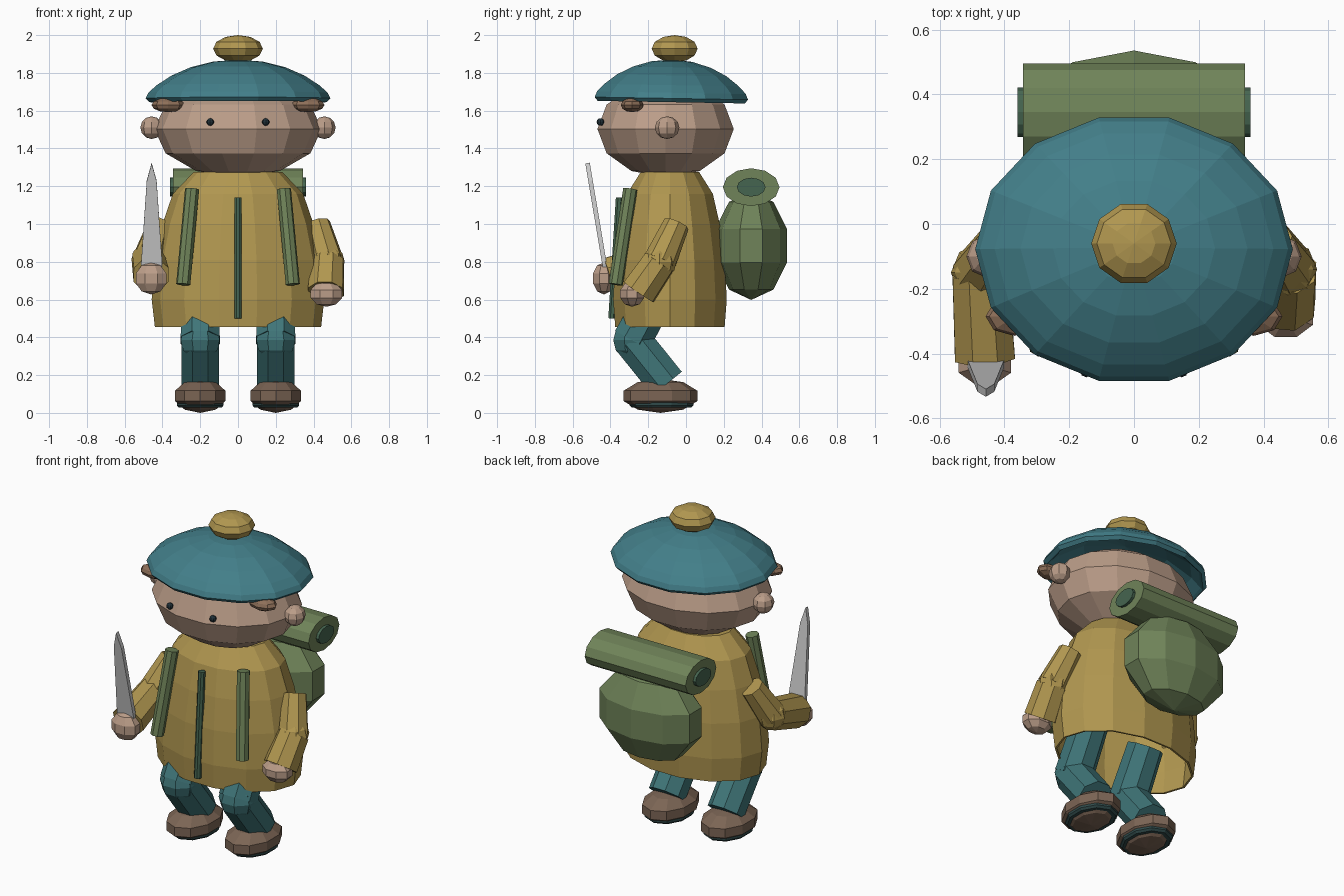
import bpy, bmesh, math
from mathutils import Vector, Matrix

if "Cube" in bpy.data.objects:
    bpy.data.objects.remove(bpy.data.objects["Cube"])

COLORS = {
    "teal": (0.055, 0.21, 0.25), "gold": (0.44, 0.31, 0.08), "skin": (0.50, 0.34, 0.25),
    "green": (0.16, 0.23, 0.10), "dark_green": (0.06, 0.13, 0.08), "brown": (0.20, 0.13, 0.09),
    "hair": (0.27, 0.16, 0.10), "trouser": (0.05, 0.18, 0.19), "sole": (0.03, 0.07, 0.07),
    "eye": (0.015, 0.03, 0.04),
}
MATS = {}
for key, rgb in COLORS.items():
    MATS[key] = bpy.data.materials.new(key)
    MATS[key].diffuse_color = (*rgb, 1)


def finish(name, bm, mat):
    bmesh.ops.recalc_face_normals(bm, faces=bm.faces)
    me = bpy.data.meshes.new(name)
    bm.to_mesh(me)
    bm.free()
    ob = bpy.data.objects.new(name, me)
    bpy.context.collection.objects.link(ob)
    if mat:
        me.materials.append(MATS[mat])
    return ob


def lathe(name, profile, sides, mat, center=(0, 0, 0), sx=1, sy=1, phase=0, matrix=None):
    """Spin (radius, z) points around z; radius 0 gives a pole."""
    bm = bmesh.new()
    rings = []
    for r, z in profile:
        if r == 0:
            rings.append([bm.verts.new((0, 0, z))])
        else:
            angles = [2 * math.pi * i / sides + phase for i in range(sides)]
            rings.append([bm.verts.new((r * sx * math.cos(a), r * sy * math.sin(a), z)) for a in angles])
    for lo, hi in zip(rings, rings[1:]):
        for i in range(sides):
            j = (i + 1) % sides
            if len(lo) == 1:
                bm.faces.new((lo[0], hi[j], hi[i]))
            elif len(hi) == 1:
                bm.faces.new((lo[i], lo[j], hi[0]))
            else:
                bm.faces.new((lo[i], lo[j], hi[j], hi[i]))
    bm.transform(matrix or Matrix.Translation(center))
    return finish(name, bm, mat)


def ball(name, center, radii, mat, sides=8, rings=6, phase=0):
    prof = [(0, -radii[2])]
    for k in range(1, rings):
        a = -math.pi / 2 + math.pi * k / rings
        prof.append((math.cos(a), radii[2] * math.sin(a)))
    prof.append((0, radii[2]))
    return lathe(name, prof, sides, mat, center, radii[0], radii[1], phase)


def rod(name, a, b, r1, r2, mat, sides=8, sx=1, sy=1):
    a, b = Vector(a), Vector(b)
    d = b - a
    m = Matrix.Translation(a) @ d.to_track_quat('Z', 'Y').to_matrix().to_4x4()
    return lathe(name, [(0, 0), (r1, 0), (r2, d.length), (0, d.length)], sides, mat,
                 sx=sx, sy=sy, phase=math.pi / sides, matrix=m)


# Head, ears, eyes and hair tufts
ball("head", (0, -0.108, 1.503), (0.443, 0.37, 0.257), "skin", 14, 6)
for s, side in ((1, "left"), (-1, "right")):
    ball(f"{side}_ear", (s * 0.457, -0.1, 1.51), (0.06, 0.065, 0.06), "skin", 8, 6)
    ball(f"{side}_eye", (s * 0.147, -0.453, 1.54), (0.02, 0.02, 0.02), "eye", 8, 6)
    ball(f"{side}_hair_tuft", (s * 0.37, -0.285, 1.63), (0.088, 0.06, 0.038), "hair", 8, 6)

# Hat: thin dome with hollow underside, slightly raised at the front
hat = [(0.47, -0.005), (0.49, 0.015), (0.475, 0.045), (0.43, 0.085), (0.35, 0.137), (0.25, 0.18),
       (0.13, 0.21), (0, 0.22)]
inner = [(0, 0.19), (0.25, 0.15), (0.40, 0.06), (0.455, 0.005), (0.47, -0.005)]
tilt = Matrix.Translation((0, -0.078, 1.65)) @ Matrix.Rotation(math.radians(-1), 4, 'X')
lathe("hat", inner + hat[1:], 14, "teal", sx=1, sy=0.85, matrix=tilt)
ball("hat_pompom", (0, -0.06, 1.928), (0.132, 0.128, 0.072), "gold", 10, 6)

# Coat: hollow bell open at the hem
coat = lathe("coat", [(0.44, 0.455), (0.457, 0.6), (0.44, 0.81), (0.40, 1.0), (0.345, 1.16),
                      (0.235, 1.275), (0, 1.28)], 14, "gold", (0, -0.085, 0), 1, 0.675)
shell = coat.modifiers.new("thickness", 'SOLIDIFY')
shell.thickness = 0.012
rod("coat_placket", (0, -0.392, 0.5), (0, -0.352, 1.14), 0.021, 0.021, "dark_green", 8)

# Backpack, bedroll and shoulder straps
ball("backpack", (0, 0.345, 0.885), (0.34, 0.2, 0.287), "green", 10, 5, math.pi / 10)
for name, half, ry, rz, mat in (("bedroll", 0.343, 0.15, 0.1, "green"),
                                ("bedroll_core", 0.36, 0.076, 0.05, "dark_green")):
    m = Matrix.Translation((0, 0.345, 1.195)) @ Matrix.Rotation(math.pi / 2, 4, 'Y')
    lathe(name, [(0, -half), (1, -half), (1, half), (0, half)], 12, mat, sx=rz, sy=ry, matrix=m)
for s, side in ((1, "left"), (-1, "right")):
    rod(f"{side}_strap", (s * 0.29, -0.372, 0.68), (s * 0.243, -0.295, 1.185), 0.038, 0.038, "green", 8)

# Arms: shoulder, elbow, wrist, hand centre and hand radii
arms = {
    "left": ((0.42, -0.05, 1.0), (0.475, -0.14, 0.80), (0.465, -0.25, 0.64),
             (0.468, -0.285, 0.63), (0.095, 0.072, 0.068)),
    "right": ((-0.41, -0.05, 1.0), (-0.475, -0.15, 0.81), (-0.46, -0.41, 0.73),
              (-0.46, -0.435, 0.712), (0.092, 0.065, 0.085)),
}
for side, (shoulder, elbow, wrist, hand, radii) in arms.items():
    rod(f"{side}_upper_sleeve", shoulder, elbow, 0.07, 0.088, "gold", 8)
    ball(f"{side}_elbow", elbow, (0.09, 0.09, 0.09), "gold", 8, 6)
    rod(f"{side}_lower_sleeve", elbow, wrist, 0.092, 0.1, "gold", 8)
    ball(f"{side}_hand", hand, radii, "skin", 8, 5, math.pi / 8)

# Sword blade: pointed outline extruded to a thin plate, leaning forward
bm = bmesh.new()
outline = [(-0.045, -0.06), (0.045, -0.06), (0.056, 0), (0.026, 0.445), (0, 0.54), (-0.026, 0.445), (-0.056, 0)]
face = bm.faces.new([bm.verts.new((x, -0.012, z)) for x, z in outline])
ext = bmesh.ops.extrude_face_region(bm, geom=[face])
bmesh.ops.translate(bm, vec=(0, 0.024, 0), verts=[v for v in ext["geom"] if isinstance(v, bmesh.types.BMVert)])
bm.transform(Matrix.Translation((-0.457, -0.432, 0.79)) @ Matrix.Rotation(math.radians(9.5), 4, 'X'))
finish("sword_blade", bm, None)

# Bent legs and shoes
for s, side in ((1, "left"), (-1, "right")):
    x = s * 0.2
    knee = (x, -0.285, 0.385)
    rod(f"{side}_thigh", knee, (x, -0.14, 0.65), 0.112, 0.105, "trouser", 8)
    ball(f"{side}_knee", knee, (0.112, 0.108, 0.108), "trouser", 8, 6, math.pi / 8)
    rod(f"{side}_shin", knee, (x, -0.1, 0.155), 0.108, 0.108, "trouser", 8)
    ball(f"{side}_shoe", (x, -0.135, 0.09), (0.147, 0.205, 0.09), "brown", 10, 5, math.pi / 10)
    lathe(f"{side}_sole", [(0, 0.028), (0.92, 0.028), (1, 0.04), (1, 0.058), (0, 0.058)], 10, "sole",
          (x, -0.13, 0), 0.13, 0.17, math.pi / 10)

for m in bpy.data.materials:
    if m.users and not m.is_grease_pencil:
        m.use_nodes = True
        m.node_tree.nodes["Principled BSDF"].inputs["Base Color"].default_value = m.diffuse_color
